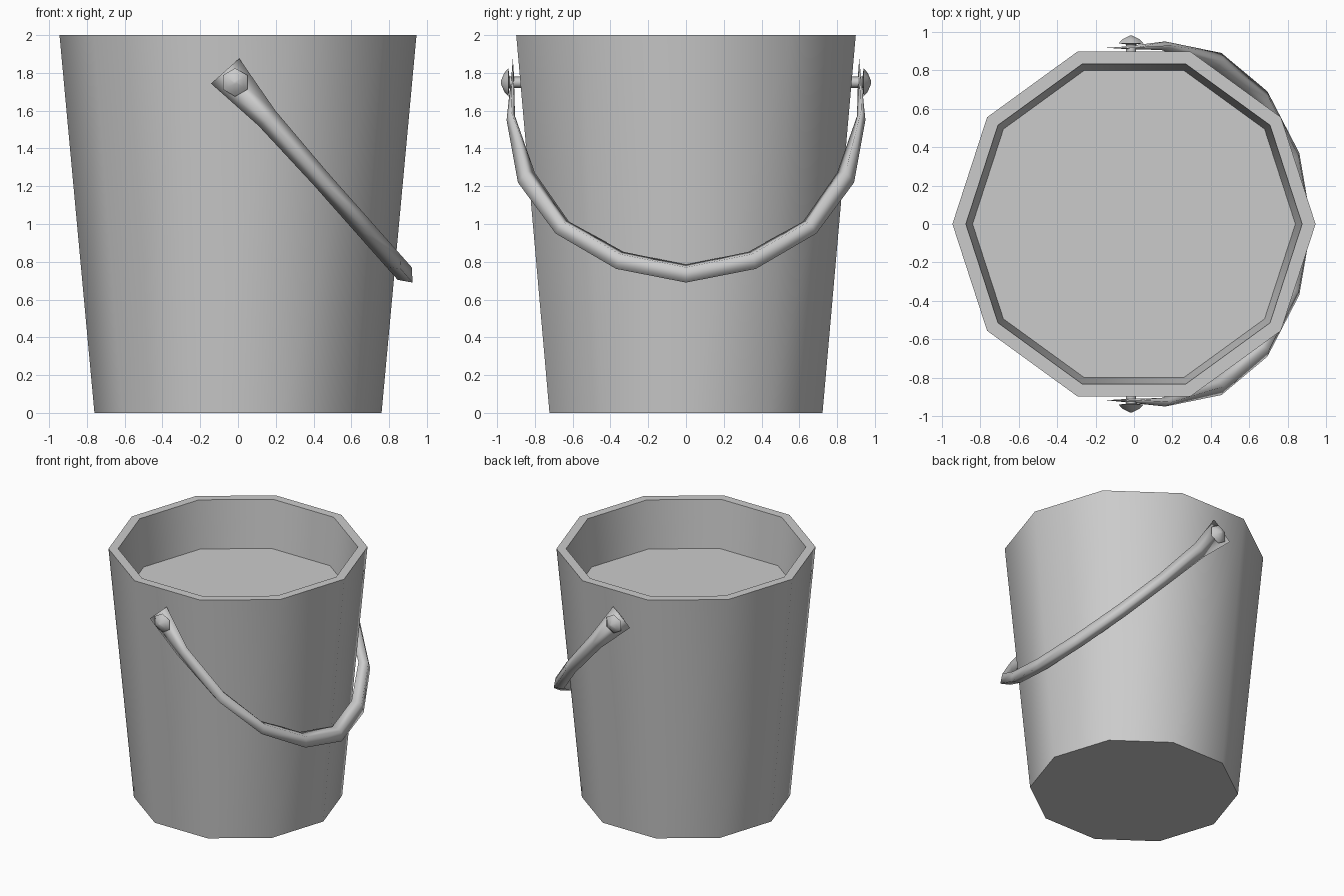
import bpy, bmesh, math
from mathutils import Vector, Matrix

if "Cube" in bpy.data.objects:
    bpy.data.objects.remove(bpy.data.objects["Cube"], do_unlink=True)

grey = bpy.data.materials.new("plain grey")
grey.use_nodes = True
colour = (0.6, 0.6, 0.6, 1)
grey.diffuse_color = colour
grey.node_tree.nodes["Principled BSDF"].inputs["Base Color"].default_value = colour


def loft(name, rings, smooth_angle):
    """Skin a list of equal-sized vertex rings and cap both ends."""
    bm = bmesh.new()
    loops = [[bm.verts.new(p) for p in ring] for ring in rings]
    n = len(loops[0])
    for a, b in zip(loops, loops[1:]):
        for i in range(n):
            j = (i + 1) % n
            bm.faces.new((a[i], a[j], b[j], b[i]))
    bm.faces.new(loops[0][::-1])
    bm.faces.new(loops[-1])
    bmesh.ops.recalc_face_normals(bm, faces=bm.faces)
    mesh = bpy.data.meshes.new(name)
    bm.to_mesh(mesh)
    bm.free()
    mesh.materials.append(grey)
    obj = bpy.data.objects.new(name, mesh)
    bpy.context.collection.objects.link(obj)
    bpy.ops.object.select_all(action="DESELECT")
    obj.select_set(True)
    bpy.context.view_layer.objects.active = obj
    bpy.ops.object.shade_smooth_by_angle(angle=math.radians(smooth_angle))
    return obj


def lathe(name, profile, sides, smooth_angle, place=Matrix()):
    """Turn (radius, height) pairs around z, then place the result."""
    turn = [math.tau * i / sides for i in range(sides)]
    rings = [[place @ Vector((r * math.cos(t), r * math.sin(t), z)) for t in turn]
             for r, z in profile]
    return loft(name, rings, smooth_angle)


# Tapered ten-sided pail with a thick rim and a raised inner floor
lathe("bucket", [(0.76, 0), (0.945, 2), (0.875, 2), (0.84, 1.62)], 10, 50)

# Pivot pins, one on the front wall and one on the back
HINGE = Vector((-0.015, 0, 1.75))
pin_profile = [(0.03, 0.87), (0.03, 0.935), (0.075, 0.94), (0.05, 0.962), (0.008, 0.98)]
for name, side in (("front_pin", -1), ("back_pin", 1)):
    aim = Matrix.Rotation(-side * math.pi / 2, 4, "X")
    spin = Matrix.Rotation(math.pi / 2, 4, "Z")
    lathe(name, pin_profile, 6, 70, Matrix.Translation(HINGE) @ aim @ spin)

# Swung-down handle: diamond section, flattened at the two ends
along = Vector((0.663, 0, -0.748))
across = Vector((0.748, 0, 0.663))
# outer y, outer reach, inner y, inner reach, half width
stations = [
    (0.922, -0.08, 0.912, -0.08, 0.10),
    (0.95, 0.267, 0.905, 0.24, 0.06),
    (0.89, 0.709, 0.80, 0.64, 0.05),
    (0.69, 1.07, 0.62, 0.985, 0.05),
    (0.37, 1.32, 0.33, 1.20, 0.05),
    (0, 1.417, 0, 1.29, 0.05),
]


def section(station, side):
    outer_y, outer_s, inner_y, inner_s, half = station
    outer = HINGE + along * outer_s + Vector((0, side * outer_y, 0))
    inner = HINGE + along * inner_s + Vector((0, side * inner_y, 0))
    middle = (outer + inner) / 2
    return [outer, middle + across * half, inner, middle - across * half]


handle_rings = [section(s, -1) for s in stations]
handle_rings += [section(s, 1) for s in reversed(stations[:-1])]
loft("handle", handle_rings, 120)
